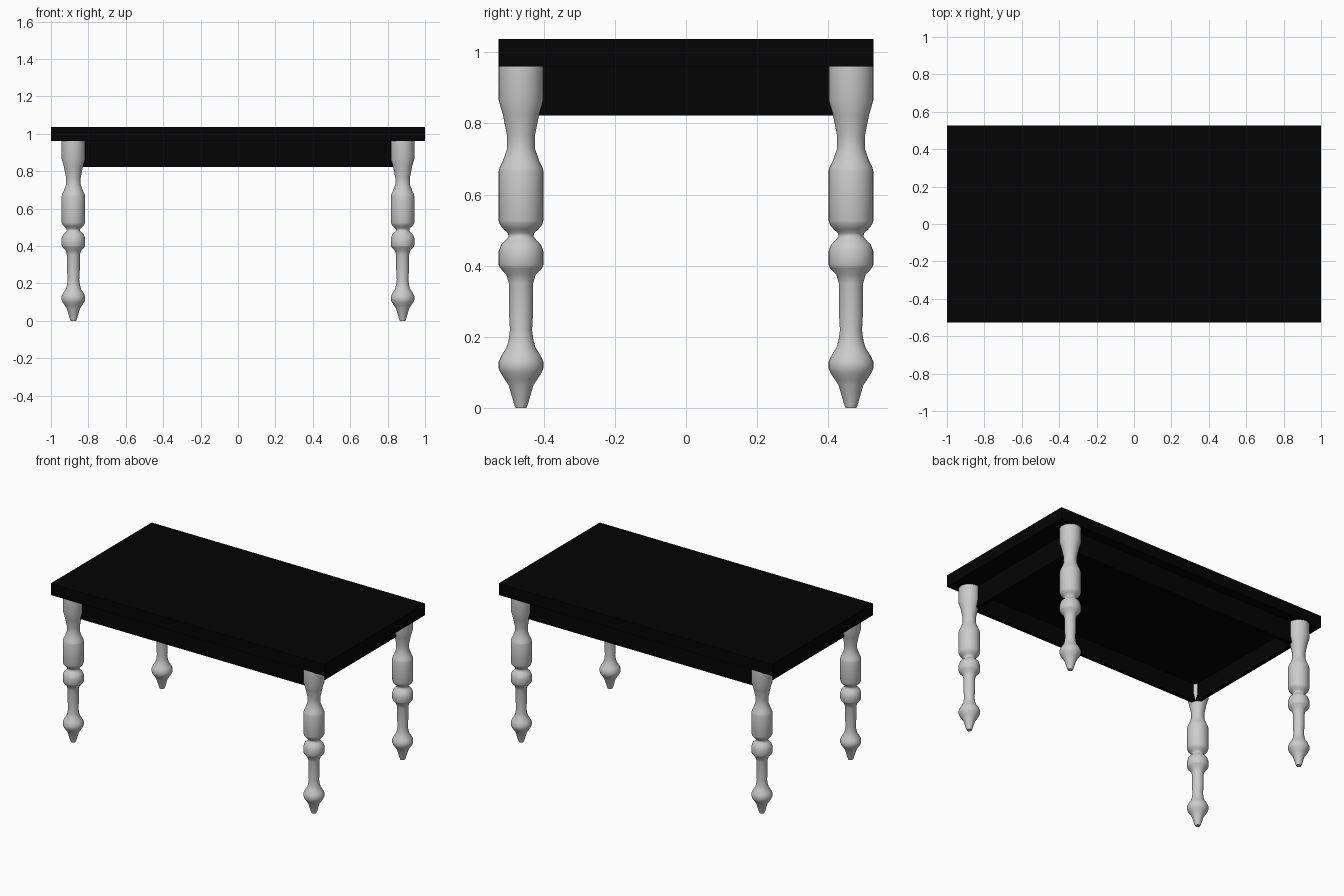
import bpy, bmesh, math
from mathutils import Matrix

cube = bpy.data.objects.get("Cube")
if cube:
    bpy.data.objects.remove(cube, do_unlink=True)


def material(name, rgb):
    mat = bpy.data.materials.new(name)
    mat.use_nodes = True
    mat.diffuse_color = (*rgb, 1)
    mat.node_tree.nodes["Principled BSDF"].inputs["Base Color"].default_value = (*rgb, 1)
    return mat


black = material("black_wood", (0.001, 0.001, 0.001))
grey = material("light_grey", (0.6, 0.6, 0.6))


def add_object(name, bm, mat):
    mesh = bpy.data.meshes.new(name)
    bm.to_mesh(mesh)
    bm.free()
    mesh.materials.append(mat)
    obj = bpy.data.objects.new(name, mesh)
    bpy.context.collection.objects.link(obj)
    return obj


def box(name, size, centre, mat):
    bm = bmesh.new()
    bmesh.ops.create_cube(bm, size=1, matrix=Matrix.Translation(centre) @ Matrix.Diagonal((*size, 1)))
    return add_object(name, bm, mat)


# Turned leg outline as (radius, height), from foot to top
PROFILE = [
    (0.015, 0), (0.019, 0.01), (0.035, 0.065), (0.045, 0.08), (0.058, 0.1),
    (0.063, 0.113), (0.063, 0.13), (0.055, 0.148), (0.041, 0.17), (0.035, 0.19),
    (0.031, 0.22), (0.034, 0.27), (0.034, 0.35), (0.041, 0.375), (0.059, 0.394),
    (0.063, 0.403), (0.063, 0.44), (0.056, 0.46), (0.042, 0.474), (0.035, 0.483),
    (0.037, 0.492), (0.048, 0.502), (0.059, 0.515), (0.063, 0.527), (0.063, 0.665),
    (0.06, 0.677), (0.051, 0.695), (0.039, 0.73), (0.039, 0.765),
    (0.051, 0.825), (0.063, 0.866), (0.063, 0.962),
]


def turned_leg(name, x, y):
    bm = bmesh.new()
    sides = 32
    rings = []
    for r, z in PROFILE:
        angles = [math.tau * i / sides for i in range(sides)]
        rings.append([bm.verts.new((x + r * math.cos(a), y + r * math.sin(a), z)) for a in angles])
    for low, high in zip(rings, rings[1:]):
        for i in range(sides):
            j = (i + 1) % sides
            bm.faces.new((low[i], low[j], high[j], high[i]))
    bm.faces.new(rings[0][::-1])
    bm.faces.new(rings[-1])
    leg = add_object(name, bm, grey)
    bpy.ops.object.select_all(action="DESELECT")
    leg.select_set(True)
    bpy.context.view_layer.objects.active = leg
    bpy.ops.object.shade_smooth_by_angle(angle=math.radians(60))


LEG_X, LEG_Y = 0.88, 0.4635

# Flat top
TOP, UNDERSIDE = 1.037, 0.96
box("table_top", (2, 1.053, TOP - UNDERSIDE), (0, 0, (TOP + UNDERSIDE) / 2), black)

# Aprons run just inside the leg centres and meet within the legs
THICK, BOTTOM = 0.027, 0.822
OUT_X, OUT_Y = LEG_X - 0.014, LEG_Y - 0.002
HEIGHT, MID = UNDERSIDE - BOTTOM, (UNDERSIDE + BOTTOM) / 2
for side, s in (("front", -1), ("back", 1)):
    box(side + "_apron", (2 * OUT_X, THICK, HEIGHT), (0, s * (OUT_Y - THICK / 2), MID), black)
for side, s in (("right", -1), ("left", 1)):
    box(side + "_apron", (THICK, 2 * (OUT_Y - THICK), HEIGHT), (s * (OUT_X - THICK / 2), 0, MID), black)

# Panel closing the apron frame under the top
box("under_panel", (2 * (OUT_X - THICK), 2 * (OUT_Y - THICK), THICK),
    (0, 0, UNDERSIDE - THICK / 2), black)

# Four legs
for end, sy in (("front", -1), ("back", 1)):
    for side, sx in (("right", -1), ("left", 1)):
        turned_leg(f"{end}_{side}_leg", sx * LEG_X, sy * LEG_Y)
